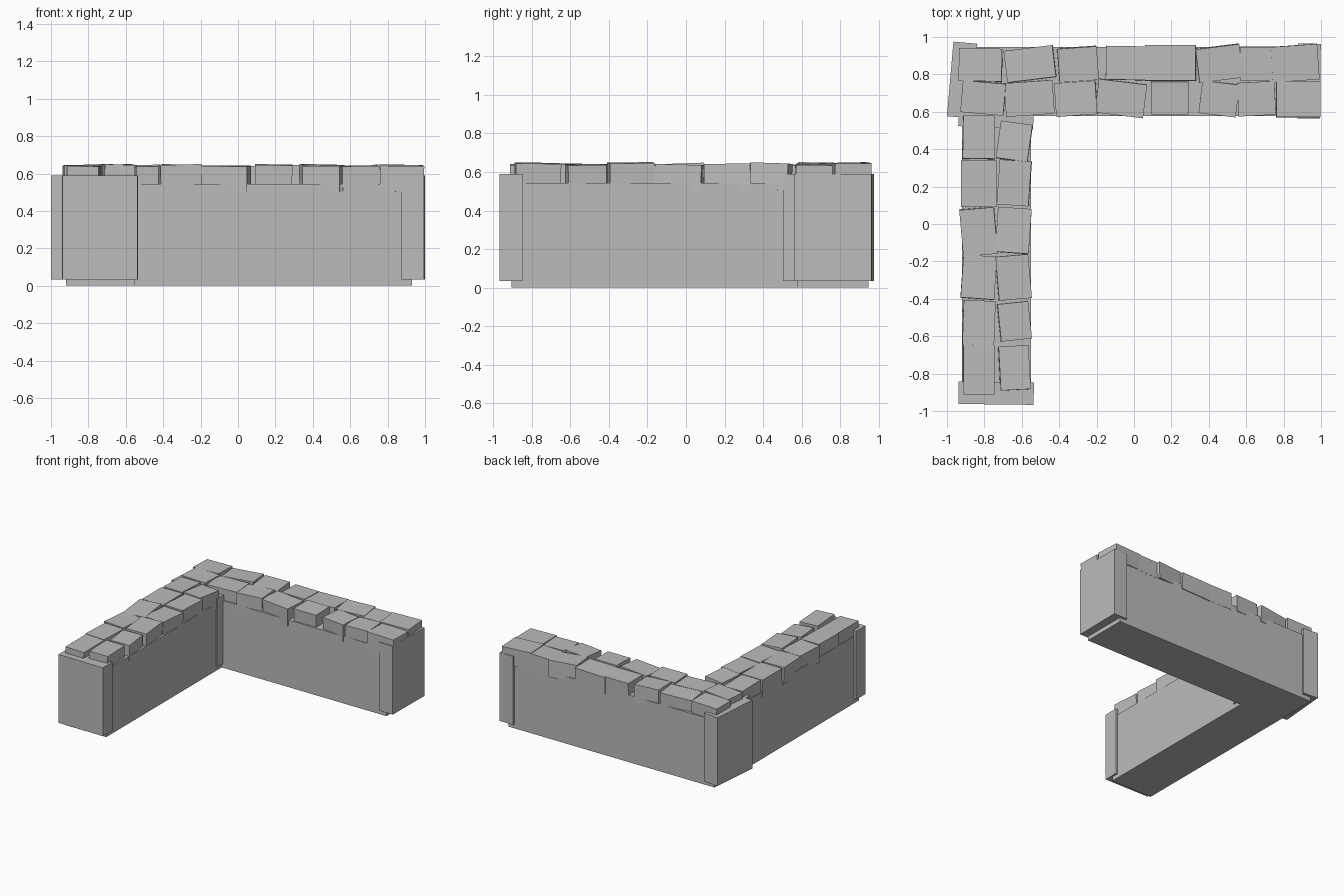
import bpy, math, random
from mathutils import Matrix, Vector

random.seed(4)
stone = bpy.data.materials.new("grey stone")
stone.diffuse_color = (0.5, 0.5, 0.5, 1)


def block(name, center, size, rot=(0, 0, 0)):
    """Box with flat faces, rotated in degrees about its centre."""
    bpy.ops.mesh.primitive_cube_add(size=1)
    ob = bpy.context.object
    ob.name = name
    r = Matrix.Rotation(math.radians(rot[2]), 4, 'Z') \
        @ Matrix.Rotation(math.radians(rot[1]), 4, 'Y') \
        @ Matrix.Rotation(math.radians(rot[0]), 4, 'X')
    ob.data.transform(Matrix.Translation(Vector(center)) @ r
                      @ Matrix.Diagonal((*size, 1)))
    ob.data.materials.append(stone)
    return ob


# Two wall bodies forming the L
block("back_wall", (0.005, 0.762, 0.2725), (1.85, 0.37, 0.545))
block("side_wall", (-0.735, -0.12, 0.2715), (0.37, 1.57, 0.543))

# Slightly twisted end piers on both walls
block("corner_pier", (-0.919, 0.77, 0.312), (0.128, 0.40, 0.555), (0, 0, -5))
block("right_end_pier", (0.936, 0.764, 0.312), (0.122, 0.40, 0.555), (0, 0, -0.5))
block("inner_corner_pier", (-0.737, 0.573, 0.312), (0.40, 0.12, 0.555), (0, 0, -3))
block("front_end_pier", (-0.737, -0.905, 0.312), (0.402, 0.119, 0.555), (0, 0, -0.7))

# Capping stones: x, y, width, depth, turn
rows = {
    "back_row_stone": [
        (-.82, .85, .23, .175, -1), (-.555, .855, .262, .17, 7),
        (-.30, .855, .21, .18, 4), (-.045, .86, .21, .18, -1),
        (.195, .86, .27, .19, 0), (.455, .86, .235, .18, 7),
        (.66, .857, .18, .18, 0), (.86, .86, .25, .19, 4)],
    "front_row_stone": [
        (-.805, .675, .23, .17, -5), (-.56, .672, .26, .18, 4),
        (-.31, .67, .22, .18, 4), (-.07, .672, .26, .18, -7),
        (.19, .675, .20, .175, 0), (.455, .67, .20, .175, -7),
        (.655, .67, .20, .18, 3), (.877, .665, .235, .19, 0)],
    "outer_column_stone": [
        (-.83, .463, .17, .23, -1), (-.83, .215, .19, .25, 0),
        (-.83, -.04, .185, .25, 5), (-.83, -.285, .18, .23, -4),
        (-.83, -.53, .17, .24, -2), (-.83, -.78, .165, .265, 0)],
    "inner_column_stone": [
        (-.64, .44, .17, .20, -8), (-.64, .22, .17, .24, -4),
        (-.645, -.035, .18, .24, -4), (-.645, -.285, .175, .235, 5),
        (-.64, -.52, .165, .20, 6), (-.64, -.77, .16, .235, 3)],
}
for name, stones in rows.items():
    for i, (x, y, w, d, turn) in enumerate(stones):
        tilt = (random.uniform(-2, 2), random.uniform(-2, 2), turn)
        block(f"{name}_{i + 1}", (x, y, 0.573 + random.uniform(-.004, .006)),
              (w, d, 0.138), tilt)
